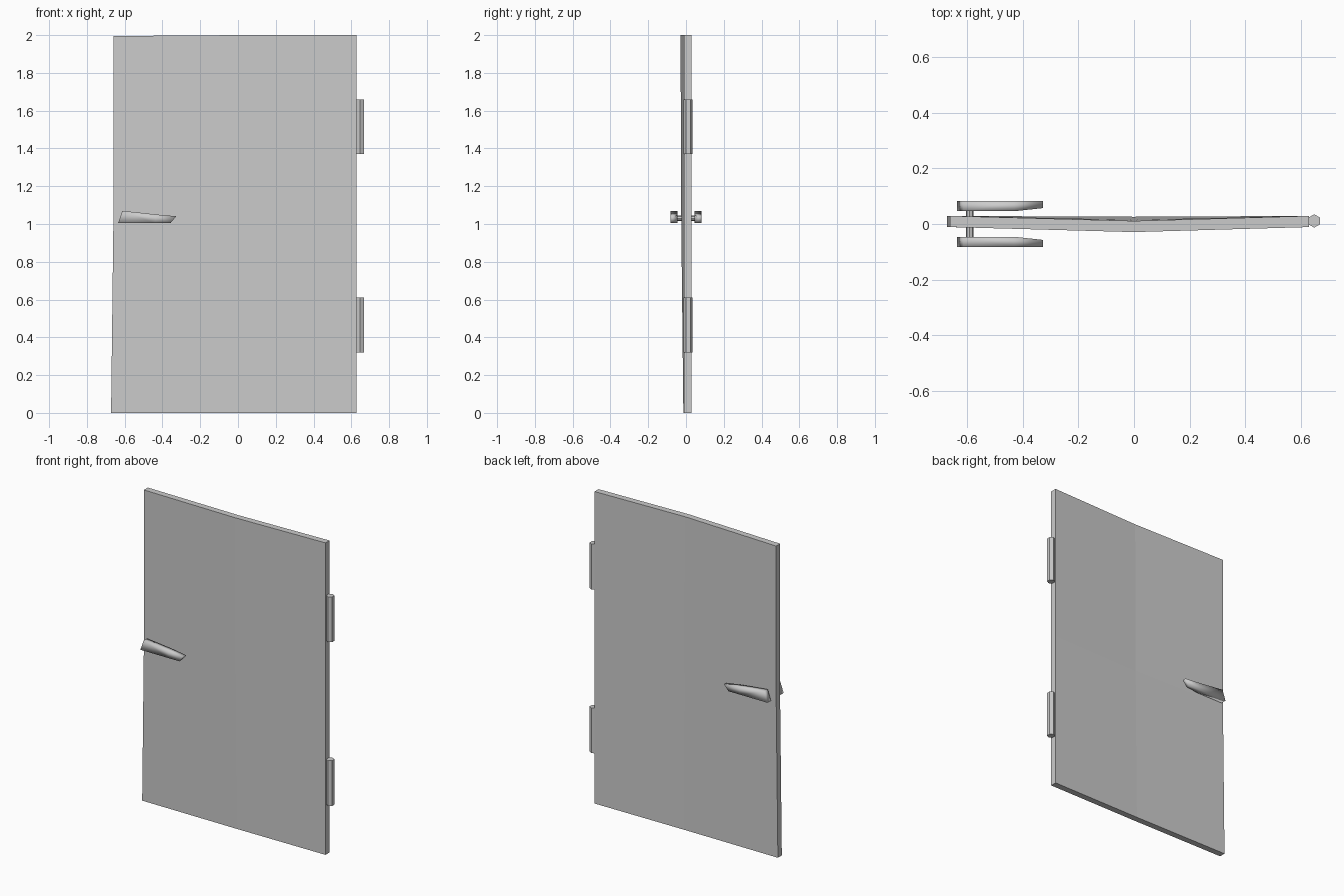
import bpy, bmesh
from math import pi, radians

if "Cube" in bpy.data.objects:
    bpy.data.objects.remove(bpy.data.objects["Cube"])


def finish(name, bm, smooth=None):
    bmesh.ops.recalc_face_normals(bm, faces=bm.faces[:])
    mesh = bpy.data.meshes.new(name)
    bm.to_mesh(mesh)
    bm.free()
    ob = bpy.data.objects.new(name, mesh)
    bpy.context.collection.objects.link(ob)
    if smooth:
        bpy.context.view_layer.objects.active = ob
        bpy.ops.object.select_all(action='DESELECT')
        ob.select_set(True)
        bpy.ops.object.shade_smooth_by_angle(angle=radians(smooth))
    return ob


def loft(name, sections, smooth=None):
    """Skin a list of point rings and cap both ends."""
    bm = bmesh.new()
    rings = [[bm.verts.new(p) for p in s] for s in sections]
    n = len(rings[0])
    for a, b in zip(rings, rings[1:]):
        for i in range(n):
            j = (i + 1) % n
            bm.faces.new((a[i], a[j], b[j], b[i]))
    bm.faces.new(rings[0])
    bm.faces.new(rings[-1])
    return finish(name, bm, smooth)


# Warped door panel: each level is (z at free edge, z, free edge x, bow of middle)
levels = [(0, 0, -0.672, 0.003), (1.0, 1.0, -0.66, 0.014), (1.995, 2.0, -0.66, 0.018)]
T, F = 0.04, -0.011
loft("door_panel", [
    [(x0, F, zl), (0, F - bow, z), (0.628, F, z),
     (0.628, F + T, z), (0, F + T - bow, z), (x0, F + T, zl)]
    for zl, z, x0, bow in levels])

# Six-sided hinge barrels
for name, z in (("hinge_lower", 0.465), ("hinge_upper", 1.515)):
    bpy.ops.mesh.primitive_cylinder_add(vertices=6, radius=0.024, depth=0.29,
                                        location=(0.647, 0.011, z))
    bpy.context.object.name = name

# Spindle through the door
bpy.ops.mesh.primitive_cylinder_add(vertices=8, radius=0.014, depth=0.11,
                                    location=(-0.59, 0, 1.03), rotation=(pi / 2, 0, 0))
bpy.context.object.name = "handle_spindle"

# Lever handles: (x at bottom, x at top, top z, inner depth)
stations = [(-0.635, -0.612, 1.07, 0.046), (-0.44, -0.43, 1.05, 0.046),
            (-0.358, -0.327, 1.041, 0.057)]
for name, s in (("lever_front", -1), ("lever_back", 1)):
    loft(name, [[(xb, s * yi, 1.004), (xt, s * yi, zt),
                 (xt, s * 0.082, zt), (xb, s * 0.082, 1.004)]
                for xb, xt, zt, yi in stations], smooth=95)
